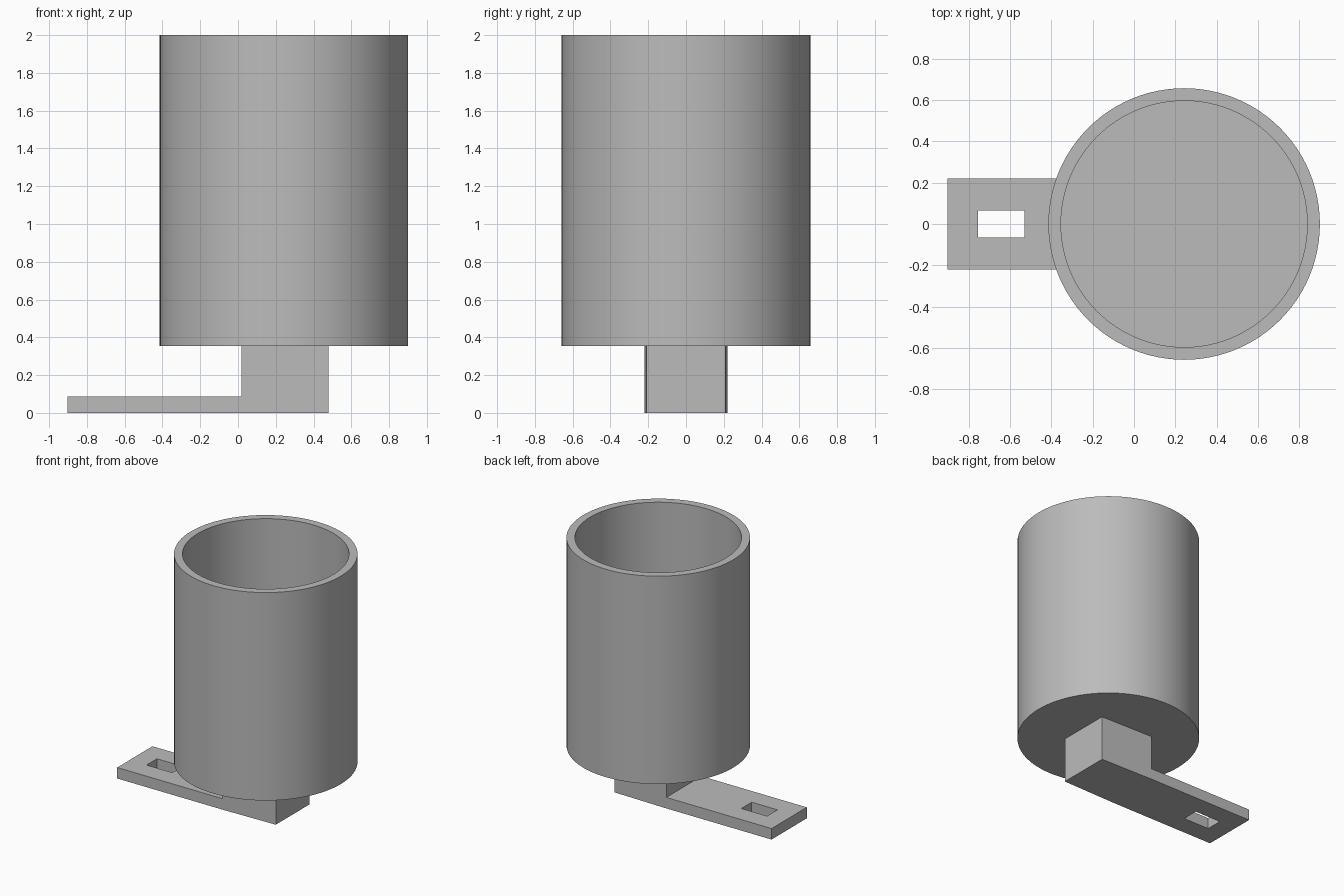
import bpy, bmesh
from math import radians
from mathutils import Vector

cube = bpy.data.objects.get("Cube")
if cube:
    bpy.data.objects.remove(cube, do_unlink=True)

grey = bpy.data.materials.new("plain grey")
grey.use_nodes = True
colour = (0.5, 0.5, 0.5, 1)
grey.diffuse_color = colour
grey.node_tree.nodes["Principled BSDF"].inputs["Base Color"].default_value = colour


def make_object(name, bm):
    bmesh.ops.remove_doubles(bm, verts=bm.verts, dist=1e-5)
    bmesh.ops.recalc_face_normals(bm, faces=bm.faces)
    mesh = bpy.data.meshes.new(name)
    bm.to_mesh(mesh)
    bm.free()
    mesh.materials.append(grey)
    obj = bpy.data.objects.new(name, mesh)
    bpy.context.collection.objects.link(obj)
    return obj


def extrude_up(bm, faces, height):
    new = bmesh.ops.extrude_face_region(bm, geom=faces)["geom"]
    verts = [v for v in new if isinstance(v, bmesh.types.BMVert)]
    bmesh.ops.translate(bm, verts=verts, vec=(0, 0, height))


# Cup: wall and floor section turned about its axis
CUP_X, BASE, TOP, OUTER, INNER, FLOOR = 0.243, 0.355, 2.0, 0.658, 0.597, 0.42
bm = bmesh.new()
section = [(0, BASE), (OUTER, BASE), (OUTER, TOP), (INNER, TOP), (INNER, FLOOR), (0, FLOOR)]
verts = [bm.verts.new((CUP_X + r, 0, z)) for r, z in section]
edges = [bm.edges.new(pair) for pair in zip(verts, verts[1:])]
bmesh.ops.spin(bm, geom=verts + edges, cent=(CUP_X, 0, 0), axis=(0, 0, 1),
               angle=radians(360), steps=96, use_duplicate=False)
cup = make_object("cup", bm)
bpy.context.view_layer.objects.active = cup
cup.select_set(True)
bpy.ops.object.shade_smooth_by_angle(angle=radians(30))
cup.select_set(False)

# Mounting foot: slotted strap and the raised block under the cup
STRAP, HALF, END_HALF = 0.087, 0.22, 0.21
xs = [-0.903, -0.755, -0.53, 0.018, 0.478]
ys = [-1, -0.295, 0.295, 1]
bm = bmesh.new()
grid = [[bm.verts.new((x, y * (END_HALF if x == xs[-1] else HALF), 0)) for y in ys] for x in xs]
for i in range(len(xs) - 1):
    for j in range(len(ys) - 1):
        if (i, j) != (1, 1):  # open slot
            bm.faces.new((grid[i][j], grid[i + 1][j], grid[i + 1][j + 1], grid[i][j + 1]))
base = bm.faces[:]
bmesh.ops.duplicate(bm, geom=base)
extrude_up(bm, base, STRAP)
bm.normal_update()
block_top = [f for f in bm.faces
             if f.calc_center_median().x > xs[3]
             and all(abs(v.co.z - STRAP) < 1e-5 for v in f.verts)]
extrude_up(bm, block_top, BASE - STRAP)
# merge the flat grid cells into single clean faces
bmesh.ops.remove_doubles(bm, verts=bm.verts, dist=1e-5)
bmesh.ops.recalc_face_normals(bm, faces=bm.faces)
make_object("mounting_foot", bm)
